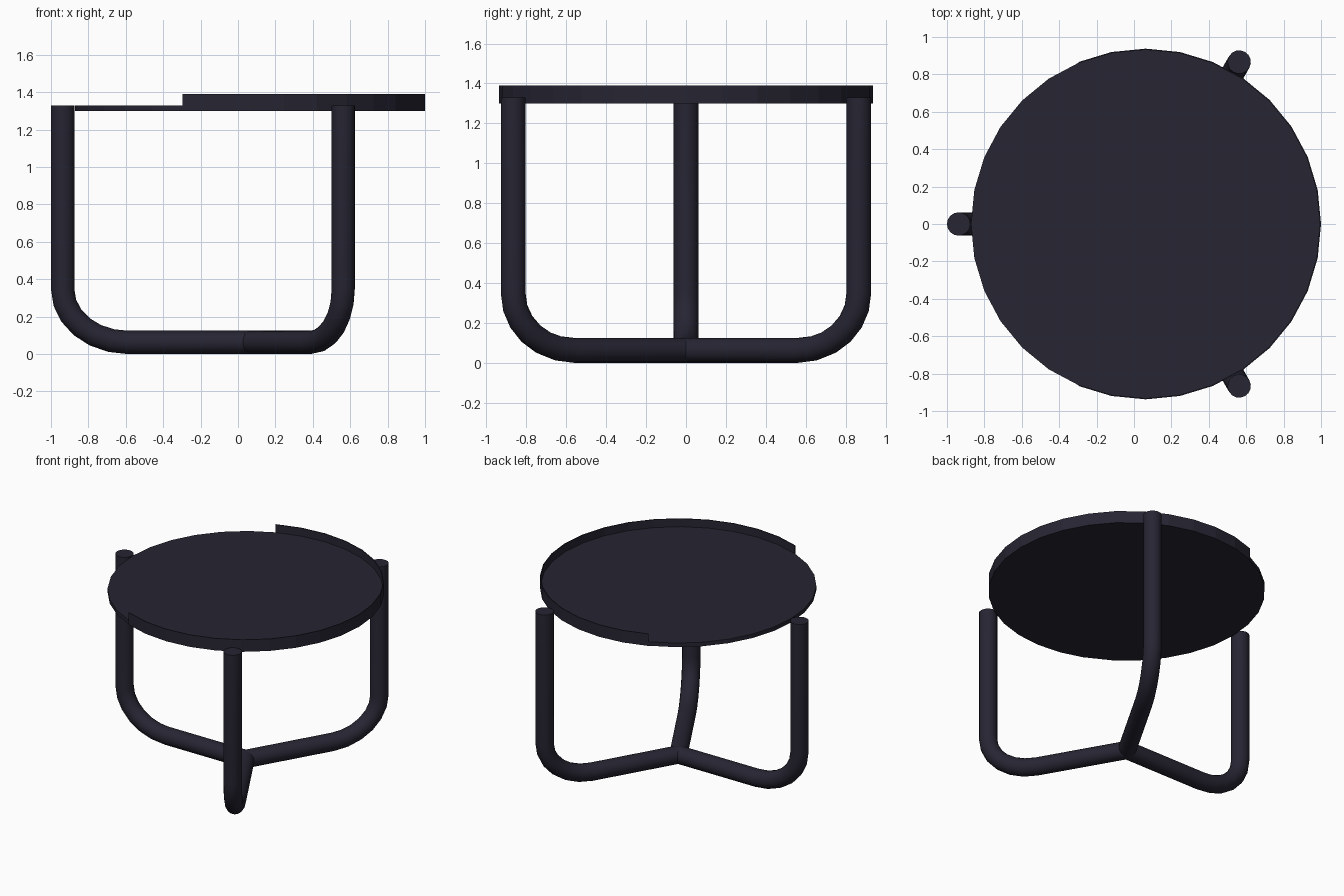
import bpy, bmesh
from math import pi, sin, cos, tan, radians
from mathutils import Vector

if "Cube" in bpy.data.objects:
    bpy.data.objects.remove(bpy.data.objects["Cube"])

CX = 0.0625      # centre of hub and top
R = 0.0625       # tube radius
SIDES = 16

mat = bpy.data.materials.new("dark_metal")
mat.diffuse_color = (0.02, 0.018, 0.032, 1)
mat.use_nodes = True
mat.node_tree.nodes["Principled BSDF"].inputs["Base Color"].default_value = mat.diffuse_color


def finish(name, bm, angle=30):
    bmesh.ops.recalc_face_normals(bm, faces=bm.faces)
    me = bpy.data.meshes.new(name)
    bm.to_mesh(me)
    bm.free()
    me.materials.append(mat)
    ob = bpy.data.objects.new(name, me)
    bpy.context.collection.objects.link(ob)
    ob.location.x = CX
    bpy.ops.object.select_all(action='DESELECT')
    ob.select_set(True)
    bpy.context.view_layer.objects.active = ob
    bpy.ops.object.shade_smooth_by_angle(angle=radians(angle))
    return ob


def bridge(bm, rings, closed):
    for a, b in zip(rings, rings[1:]):
        n = len(a)
        for i in range(n if closed else n - 1):
            j = (i + 1) % n
            bm.faces.new((a[i], a[j], b[j], b[i]))


# Bent tube leg: mitred at the hub, runs out along the floor, curves upward
def leg(name, direction):
    bm = bmesh.new()
    out = Vector((cos(direction), sin(direction), 0))
    side = Vector((-sin(direction), cos(direction), 0))
    up = Vector((0, 0, 1))
    path = [(0, R, 0)]
    bend_x, bend_z, steps = 0.35, 0.285, 6
    for k in range(steps + 1):
        t = k / steps * pi / 2
        path.append((1 - bend_x + bend_x * sin(t), R + bend_z * (1 - cos(t)), t))
    path.append((1, 1.33, pi / 2))
    rings = []
    for n, (d, z, t) in enumerate(path):
        normal = -sin(t) * out + cos(t) * up
        ring = []
        for i in range(SIDES):
            a = 2 * pi * i / SIDES
            p = out * d + up * z + side * (R * cos(a)) + normal * (R * sin(a))
            if n == 0:
                p += out * (abs(R * cos(a)) / tan(pi / 3))
            ring.append(bm.verts.new(p))
        rings.append(ring)
    bridge(bm, rings, True)
    bm.faces.new(rings[-1])
    finish(name, bm)


leg("left_leg", pi)
leg("front_right_leg", -pi / 3)
leg("back_right_leg", pi / 3)

# Round table top
bm = bmesh.new()
bmesh.ops.create_cone(bm, cap_ends=True, segments=32, radius1=0.934, radius2=0.934, depth=0.03)
finish("table_top", bm, 5).location.z = 1.315

# Thin raised rim, open toward the left
bm = bmesh.new()
sections = []
for k in range(-10, 11):
    a = k * 2 * pi / 32
    sections.append([bm.verts.new((r * cos(a), r * sin(a), z)) for r, z in
                     ((0.9375, 1.30), (0.9375, 1.39), (0.931, 1.39), (0.931, 1.30))])
bridge(bm, sections, True)
bm.faces.new(sections[0])
bm.faces.new(sections[-1])
finish("raised_rim", bm, 5)
